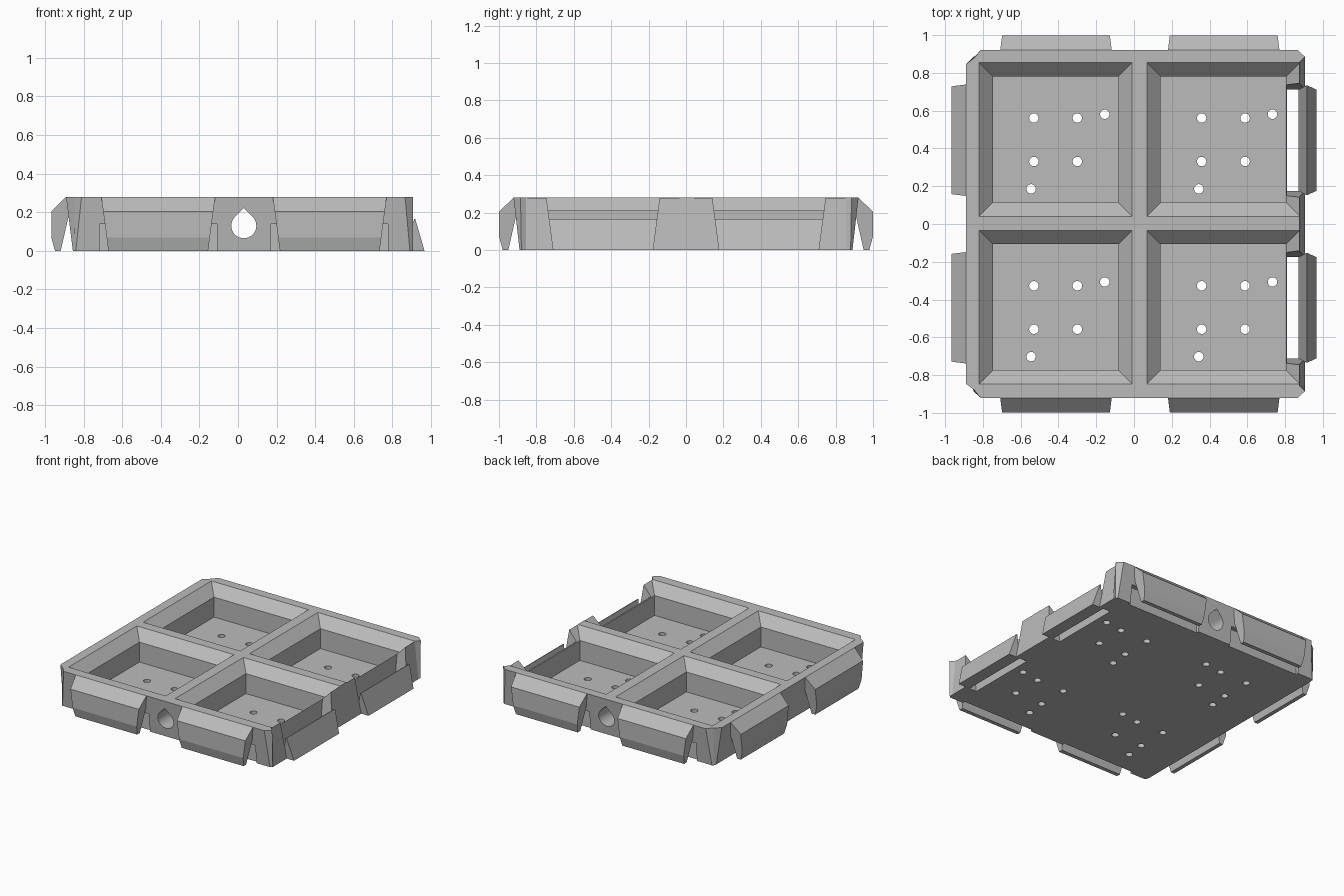
import bpy, bmesh, math

if "Cube" in bpy.data.objects:
    bpy.data.objects.remove(bpy.data.objects["Cube"], do_unlink=True)

H = 0.28          # tray height
FLOOR = 0.055     # pocket floor level

grey = bpy.data.materials.new("plain_grey")
grey.use_nodes = True
grey.diffuse_color = (0.5, 0.5, 0.5, 1)
grey.node_tree.nodes["Principled BSDF"].inputs["Base Color"].default_value = (0.5, 0.5, 0.5, 1)


def finish(bm, name):
    bmesh.ops.recalc_face_normals(bm, faces=bm.faces[:])
    mesh = bpy.data.meshes.new(name)
    bm.to_mesh(mesh)
    bm.free()
    mesh.materials.append(grey)
    obj = bpy.data.objects.new(name, mesh)
    bpy.context.collection.objects.link(obj)
    return obj


def loft(bm, rings):
    """Closed solid through rings of equal point count."""
    loops = [[bm.verts.new(p) for p in ring] for ring in rings]
    n = len(loops[0])
    bm.faces.new(loops[0][::-1])
    bm.faces.new(loops[-1])
    for a, b in zip(loops, loops[1:]):
        for i in range(n):
            j = (i + 1) % n
            bm.faces.new((a[i], a[j], b[j], b[i]))


def rect(x0, x1, y0, y1, z):
    return [(x0, y0, z), (x1, y0, z), (x1, y1, z), (x0, y1, z)]


def circle(x, y, z, r, n=24):
    return [(x + r * math.cos(t), y + r * math.sin(t), z)
            for t in (2 * math.pi * i / n for i in range(n))]


def cut(obj, bm, name):
    cutter = finish(bm, name)
    cutter.hide_render = True
    cutter.hide_viewport = True
    cutter.display_type = 'WIRE'
    mod = obj.modifiers.new(name, 'BOOLEAN')
    mod.operation = 'DIFFERENCE'
    mod.solver = 'EXACT'
    mod.object = cutter


# Tray body: tapered walls with chamfered corners
half_top = [(-0.89, 0), (-0.89, -0.845), (-0.845, -0.88), (-0.81, -0.922),
            (0.865, -0.922), (0.905, -0.885), (0.875, -0.855), (0.875, 0)]
half_base = [(-0.855, 0), (-0.855, -0.86), (-0.85, -0.885), (-0.84, -0.89),
             (0.89, -0.89), (0.905, -0.88), (0.905, -0.855), (0.905, 0)]


def mirrored(half, z):
    return [(x, y, z) for x, y in half] + [(x, -y, z) for x, y in half[-2:0:-1]]


bm = bmesh.new()
loft(bm, [mirrored(half_base, 0), mirrored(half_top, H)])
body = finish(bm, "tray_body")

# Four pockets with a bevelled rim
PITCH = 0.888
corners = [(x, y) for x in (-0.82, -0.82 + PITCH) for y in (0.041, 0.041 - PITCH)]
bm = bmesh.new()
for x, y in corners:
    rings = []
    for inset, z in ((0.073, FLOOR), (0.073, 0.205), (0, H), (0, H + 0.05)):
        rings.append(rect(x + inset, x + 0.81 - inset, y + inset, y + 0.813 - inset, z))
    loft(bm, rings)
cut(body, bm, "pocket_cutter")

# Tapered wall openings on the left side, going down through the floor
bm = bmesh.new()
for y in (0.4435, -0.4435):
    loft(bm, [rect(0.81, 1.1, y - w, y + w, z) for w, z in ((0.2665, -0.01), (0.3035, H + 0.01))])
cut(body, bm, "opening_cutter")

# Shallow relief behind the hooks
bm = bmesh.new()
for x in (-0.413, 0.475):
    for y in (-0.92, 0.92):
        loft(bm, [rect(x - 0.303, x + 0.303, y - 0.05, y + 0.05, z) for z in (-0.05, 0.14)])
cut(body, bm, "relief_cutter")

# Teardrop tunnel along the central rib
bm = bmesh.new()
angles = [math.radians(135 + 270 * i / 24) for i in range(25)]
drop = [(0.03 + 0.065 * math.cos(a), 0.13 + 0.065 * math.sin(a)) for a in angles] + [(0.03, 0.222)]
loft(bm, [[(x, y, z) for x, z in drop] for y in (-1.1, 1.1)])
cut(body, bm, "tunnel_cutter")

# Drain holes, six per pocket
bm = bmesh.new()
drains = [(0.29, 0.52), (0.52, 0.52), (0.665, 0.54), (0.29, 0.29), (0.52, 0.29), (0.275, 0.145)]
for x, y in corners:
    for dx, dy in drains:
        loft(bm, [circle(x + dx, y + dy, z, 0.025) for z in (-0.02, FLOOR + 0.03)])
cut(body, bm, "drain_cutter")


# Hooks: profile of (distance out from the wall, height), tapering towards the base
HOOK = [(0, H), (0.077, 0.205), (0.077, 0.07), (0.058, 0), (0.028, 0), (-0.013, 0.18)]


def hook(name, place, centre):
    rings = []
    for side in (-1, 1):
        rings.append([(*place(d, centre + side * (0.258 + 0.037 * z / H)), z) for d, z in HOOK])
    bm = bmesh.new()
    loft(bm, rings)
    finish(bm, name)


for tag, c in (("right", -0.413), ("left", 0.475)):
    hook("front_hook_" + tag, lambda d, s: (s, -0.922 - d), c)
    hook("back_hook_" + tag, lambda d, s: (s, 0.922 + d), c)
for tag, c in (("front", -0.4435), ("back", 0.4435)):
    hook("right_hook_" + tag, lambda d, s: (-0.89 - d, s), c)

# Wedge-shaped catch bars across the openings
for tag, c in (("front", -0.4435), ("back", 0.4435)):
    bm = bmesh.new()
    loft(bm, [[(x, c + s * (0.268 + 0.022 * z / 0.165), z)
               for x, z in ((0.872, 0), (0.966, 0), (0.918, 0.165), (0.912, 0.165))]
              for s in (-1, 1)])
    finish(bm, "catch_bar_" + tag)
